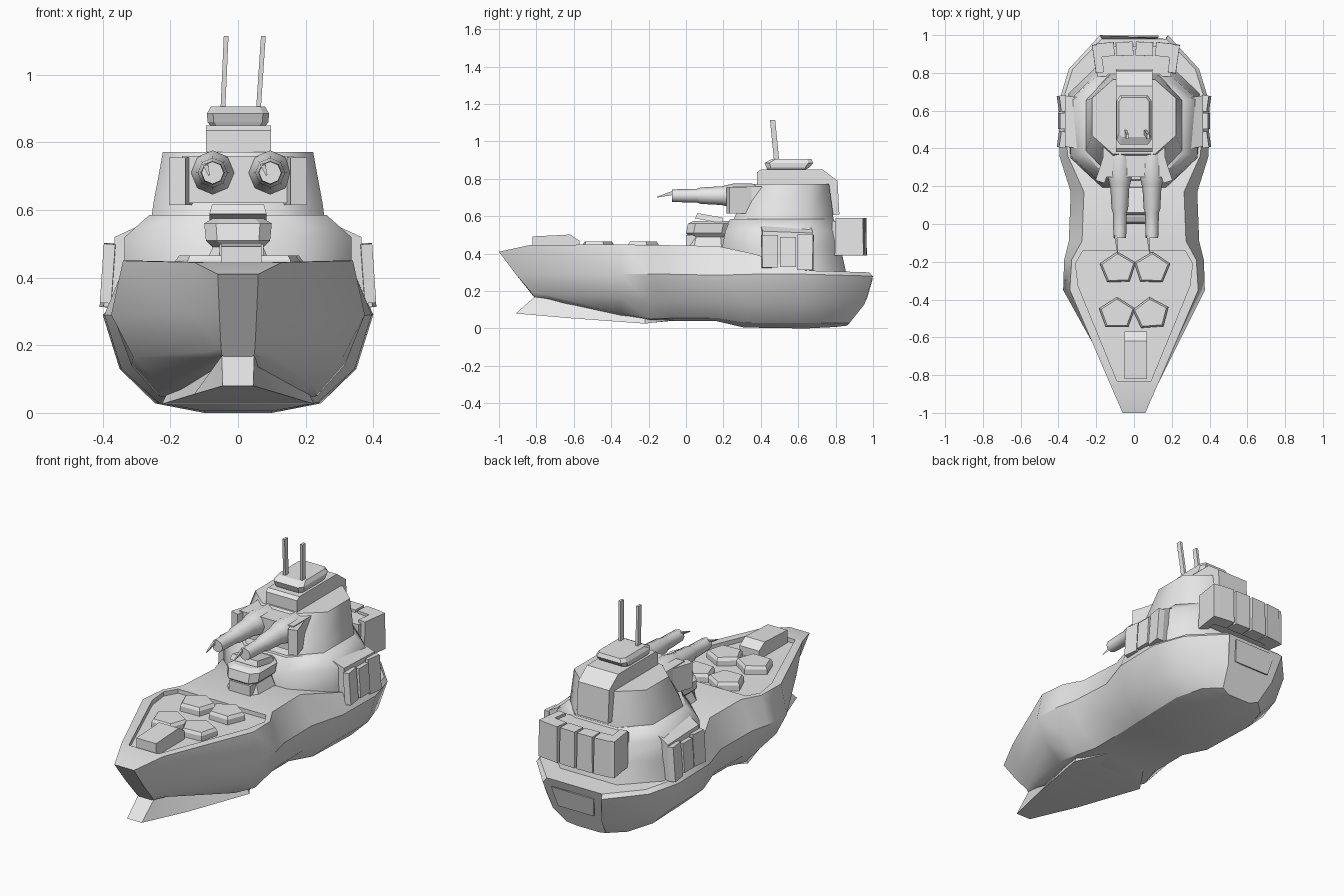
import bpy, bmesh, math
from mathutils import Matrix, Vector

if "Cube" in bpy.data.objects:
    bpy.data.objects.remove(bpy.data.objects["Cube"])

grey = bpy.data.materials.new("hull_grey")
grey.use_nodes = True
grey.diffuse_color = (0.8, 0.8, 0.8, 1)
grey.node_tree.nodes["Principled BSDF"].inputs["Base Color"].default_value = (0.8, 0.8, 0.8, 1)


def finish(name, bm, smooth=0):
    bmesh.ops.recalc_face_normals(bm, faces=bm.faces)
    mesh = bpy.data.meshes.new(name)
    bm.to_mesh(mesh)
    bm.free()
    mesh.materials.append(grey)
    ob = bpy.data.objects.new(name, mesh)
    bpy.context.collection.objects.link(ob)
    if smooth:
        bpy.ops.object.select_all(action='DESELECT')
        bpy.context.view_layer.objects.active = ob
        ob.select_set(True)
        bpy.ops.object.shade_smooth_by_angle(angle=math.radians(smooth))
    return ob


def loft(name, rings, smooth=0):
    """Skin closed rings of equal length and cap both ends."""
    bm = bmesh.new()
    loops = [[bm.verts.new(p) for p in ring] for ring in rings]
    n = len(loops[0])
    for a, b in zip(loops, loops[1:]):
        for i in range(n):
            j = (i + 1) % n
            bm.faces.new((a[i], a[j], b[j], b[i]))
    bm.faces.new(loops[0])
    bm.faces.new(loops[-1])
    return finish(name, bm, smooth)


def octagon(z, rx, y0, y1, cut=0.5):
    """Chamfered rectangle ring at height z."""
    cy, ry = (y0 + y1) / 2, (y1 - y0) / 2
    kx, ky = rx * (1 - cut), ry * (1 - cut)
    pts = [(rx, -ky), (rx, ky), (kx, ry), (-kx, ry), (-rx, ky), (-rx, -ky), (-kx, -ry), (kx, -ry)]
    return [(x, cy + y, z) for x, y in pts]


def box(name, centre, size, rot=(0, 0, 0), taper=1):
    bm = bmesh.new()
    bmesh.ops.create_cube(bm, size=1)
    for v in bm.verts:
        if v.co.z > 0:
            v.co.x *= taper
            v.co.y *= taper
    turn = Matrix.Identity(4)
    for angle, axis in zip(rot, "XYZ"):
        turn = Matrix.Rotation(math.radians(angle), 4, axis) @ turn
    bm.transform(Matrix.Translation(Vector(centre)) @ turn @ Matrix.Diagonal((*size, 1)))
    return finish(name, bm)


def side_prism(name, outline, x0, x1):
    """Extrude a (y, z) outline between two x positions."""
    return loft(name, [[(x, y, z) for y, z in outline] for x in (x0, x1)])


def turned(name, profile, cx, cz, sides=8):
    """Lathe (y, radius) pairs around a line along y."""
    rings = []
    for y, r in profile:
        rings.append([(cx + r * math.cos(math.tau * i / sides), y, cz + r * math.sin(math.tau * i / sides))
                      for i in range(sides)])
    return loft(name, rings, 50)


# Hull: deck edge, knuckle, bilge, turn and keel points at each station
stations = [
    [(.06, -1, .41), (.055, -.91, .29), (.05, -.825, .19), (.048, -.815, .172), (.04, -.81, .165)],
    [(.13, -.84, .445), (.13, -.79, .29), (.09, -.74, .18), (.07, -.73, .162), (.04, -.72, .15)],
    [(.34, -.35, .45), (.375, -.35, .29), (.31, -.35, .165), (.225, -.35, .08), (.1, -.35, .055)],
    [(.33, -.19, .445), (.37, -.19, .29), (.315, -.19, .14), (.235, -.19, .05), (.1, -.19, .03)],
    [(.275, -.09, .445), (.345, -.09, .29), (.295, -.08, .14), (.2, -.08, .055), (.09, -.08, .04)],
    [(.265, .17, .44), (.335, .17, .285), (.29, .16, .14), (.2, .16, .055), (.09, .16, .04)],
    [(.35, .36, .4), (.395, .36, .29), (.345, .34, .13), (.235, .32, .03), (.1, .31, .005)],
    [(.38, .64, .31), (.4, .64, .29), (.35, .64, .13), (.245, .64, .028), (.1, .64, 0)],
    [(.325, .82, .305), (.345, .82, .285), (.295, .81, .13), (.2, .8, .03), (.09, .8, .008)],
    [(.17, .98, .3), (.18, 1, .28), (.15, .955, .13), (.12, .875, .03), (.07, .86, .015)],
]
hull = loft("hull", [s + [(-x, y, z) for x, y, z in reversed(s)] for s in stations], 32)

# Recessed foredeck, cut out of the hull
half = [(.27, -.14), (.31, -.21), (.295, -.33), (.09, -.83)]
outline = half + [(-x, y) for x, y in reversed(half)]
cutter = loft("foredeck_cutter", [[(x, y, z) for x, y in outline] for z in (.422, .6)])
cutter.hide_render = True
cut = hull.modifiers.new("foredeck", 'BOOLEAN')
cut.operation, cut.solver, cut.object = 'DIFFERENCE', 'EXACT', cutter
bpy.context.view_layer.objects.active = hull
bpy.ops.object.modifier_apply(modifier=cut.name)
bpy.data.objects.remove(cutter)

# Ram under the bow, widening aft and running out into the keel
loft("bow_ram", [[(-b, yb, zb), (b, yb, zb), (t, yt, zt), (-t, yt, zt)] for b, yb, zb, t, yt, zt in (
    (.045, -.91, .08, .048, -.81, .168), (.13, -.62, .055, .06, -.62, .145),
    (.225, -.22, .026, .2, -.22, .08), (.12, -.06, .045, .1, -.06, .09))], 30)

# Foredeck fittings
side_prism("bow_locker", [(-.82, .42), (-.82, .492), (-.62, .502), (-.57, .47), (-.57, .42)], -.05, .07)
for i, (cx, cy, spin) in enumerate([(-.085, -.235, 20), (.095, -.235, 160), (-.09, -.475, 90), (.09, -.475, 95)]):
    rings = []
    for z, r in ((.42, .1), (.45, .1), (.466, .088)):
        ring = []
        for k in range(5):
            a = math.radians(spin + 72 * k)
            ring.append((cx + r * math.cos(a), cy + .88 * r * math.sin(a), z))
        rings.append(ring)
    loft(f"deck_hatch_{i + 1}", rings)

# Superstructure and turret
loft("superstructure", [octagon(.28, .35, .2, .86, .5), octagon(.42, .335, .19, .83, .5),
                        octagon(.52, .335, .21, .81, .5), octagon(.585, .262, .235, .79, .5)], 50)
loft("turret", [octagon(.57, .257, .25, .79, .5), octagon(.62, .25, .27, .785, .5),
                octagon(.772, .222, .37, .765, .5)], 50)
side_prism("bridge", [(.38, .74), (.38, .835), (.4, .85), (.73, .85), (.81, .79), (.82, .61), (.7, .6)], -.095, .097)
loft("bridge_roof", [octagon(.84, .075, .44, .62, .2), octagon(.86, .09, .43, .66, .2),
                     octagon(.885, .092, .42, .68, .2), octagon(.906, .08, .46, .67, .2)])

# Antennas
for name, x, lean in (("right_antenna", -.045, .01), ("left_antenna", .06, .015)):
    loft(name, [[(x + t * lean + dx, .485 - t * .022 + dy, .89 + t * .225)
                 for dx, dy in ((-.007, -.014), (.007, -.014), (.007, .014), (-.007, .014))] for t in (0, 1)])

# Conning post ahead of the turret
loft("conning_post", [octagon(.43, .1, .0, .23, .35), octagon(.49, .075, .02, .22, .35),
                      octagon(.51, .095, .0, .23, .35), octagon(.56, .1, .01, .24, .35),
                      octagon(.575, .075, .04, .24, .35)])
box("conning_roof", (0, .125, .59), (.17, .15, .03), (-10, 0, 0), .9)
box("post_step", (.01, .03, .465), (.13, .06, .07))

# Gun mounting and twin barrels
box("gun_cradle", (0, .35, .69), (.33, .2, .14))
for sign, label in ((-1, "right"), (1, "left")):
    x = .01 + sign * .085
    box(f"{label}_gun_cheek", (sign * .155, .3, .685), (.05, .16, .14), (0, 0, sign * 18))
    turned(f"{label}_gun", [(.42, .06), (.35, .064), (.26, .066), (.21, .055), (.19, .05),
                            (.08, .044), (.06, .037), (-.03, .035), (-.075, .033)], x, .71)
    loft(f"{label}_muzzle_spike", [[(x - .03, -.06, .735), (x - .015, -.06, .74), (x - .015, -.06, .715)],
                                   [(x - .014, -.155, .704), (x - .008, -.155, .704), (x - .011, -.155, .7)]])

# Side sponsons with three locker plates each
for sign, label in ((-1, "right"), (1, "left")):
    loft(f"{label}_sponson", [
        [(sign * .3, y0, z0), (sign * .375, y0 + .01, z0), (sign * .365, y0 + .01, z1 - .03), (sign * .3, y0, z1)]
        for y0, z0, z1 in ((.4, .32, .55), (.67, .31, .54))])
    for i, (y, z, h) in enumerate(((.447, .412, .175), (.545, .408, .16), (.638, .407, .19))):
        box(f"{label}_side_locker_{i + 1}", (sign * .38, y, z), (.034, .085, h), (0, -sign * 4, sign * 8 * (1 - i)))

# Stern locker cluster
box("stern_locker_base", (0, .86, .485), (.39, .16, .18))
for i, x in enumerate((-.15, -.05, .055, .16)):
    box(f"stern_locker_{i + 1}", (x, .93 - abs(x) * .05, .49), (.094, .075, .2), (0, 0, -x * 40), .97)
for sign, label in ((-1, "right"), (1, "left")):
    box(f"{label}_stern_side_locker", (.01 + sign * .2, .875, .49), (.045, .155, .2), (0, 0, -sign * 8), .96)
# Raised plate on the stern
loft("stern_plate", [[(-.13, .995 + d, .268), (.13, .995 + d, .268), (.11, .963 + d, .155), (-.11, .963 + d, .155)]
                     for d in (-.004, .004)])
